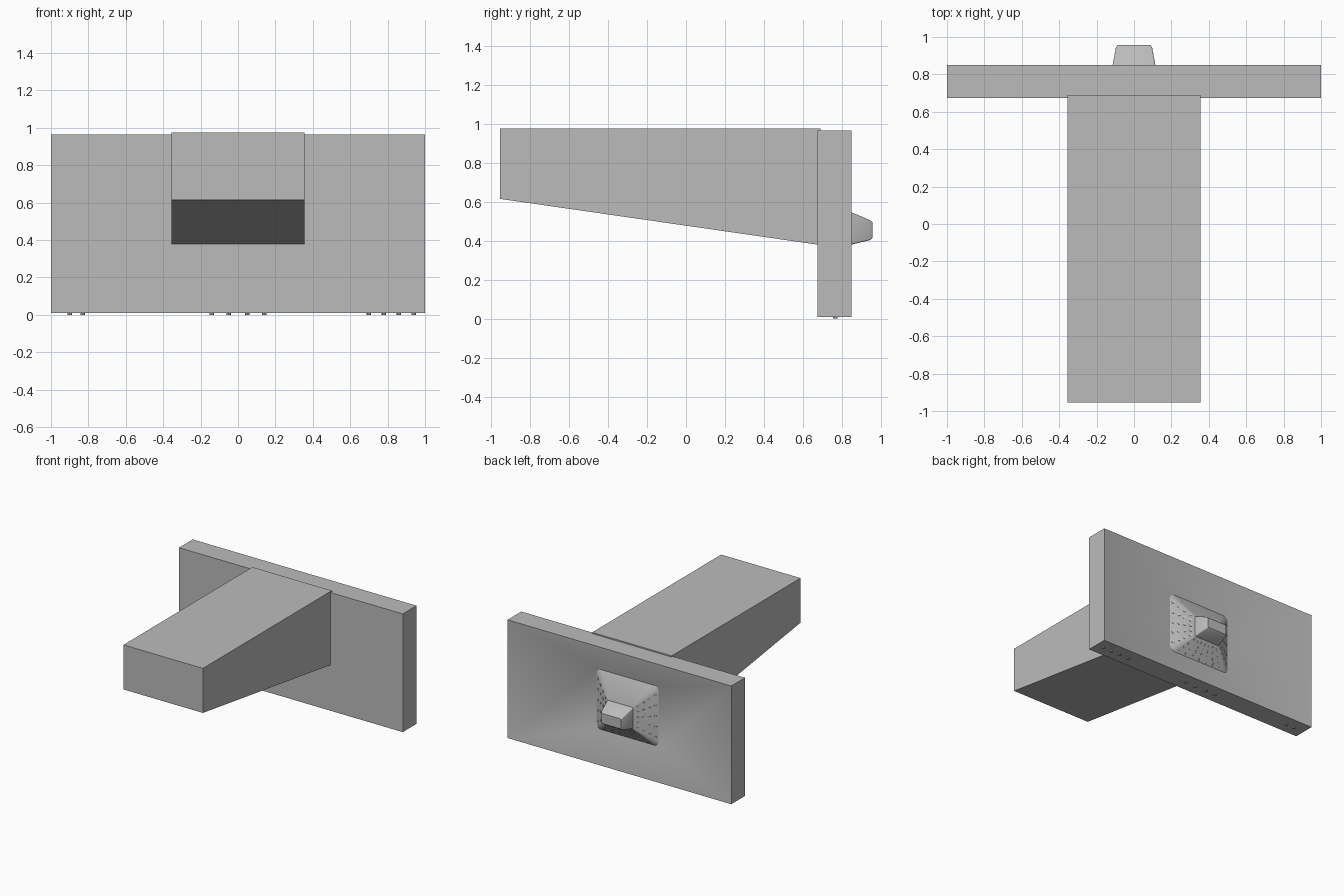
import bpy, bmesh, math
from mathutils import Vector

if "Cube" in bpy.data.objects:
    bpy.data.objects.remove(bpy.data.objects["Cube"], do_unlink=True)

grey = bpy.data.materials.new("plain grey")
grey.use_nodes = True
grey.diffuse_color = (0.5, 0.5, 0.5, 1)
grey.node_tree.nodes["Principled BSDF"].inputs["Base Color"].default_value = (0.5, 0.5, 0.5, 1)


def finish(name, bm, angle=30):
    bmesh.ops.remove_doubles(bm, verts=bm.verts, dist=1e-5)
    bmesh.ops.recalc_face_normals(bm, faces=bm.faces)
    mesh = bpy.data.meshes.new(name)
    bm.to_mesh(mesh)
    bm.free()
    mesh.materials.append(grey)
    obj = bpy.data.objects.new(name, mesh)
    bpy.context.collection.objects.link(obj)
    bpy.ops.object.select_all(action='DESELECT')
    obj.select_set(True)
    bpy.context.view_layer.objects.active = obj
    bpy.ops.object.shade_smooth_by_angle(angle=math.radians(angle))
    return obj


def ring(y, half, low, high, r=0.0, steps=4):
    """Rounded rectangle facing along y."""
    pts = []
    corners = ((half - r, high - r), (-half + r, high - r),
               (-half + r, low + r), (half - r, low + r))
    for k, (cx, cz) in enumerate(corners):
        for i in range(steps + 1 if r else 1):
            a = (k + i / steps) * math.pi / 2
            pts.append((cx + r * math.cos(a), y, cz + r * math.sin(a)))
    return pts


def loft(name, rings):
    bm = bmesh.new()
    loops = [[bm.verts.new(p) for p in pts] for pts in rings]
    for a, b in zip(loops, loops[1:]):
        n = len(a)
        for i in range(n):
            j = (i + 1) % n
            bm.faces.new((a[i], a[j], b[j], b[i]))
    bm.faces.new(loops[0])
    bm.faces.new(loops[-1])
    return finish(name, bm)


def studs(name, spots, radius, height):
    """Short round studs at (position, normal)."""
    bm = bmesh.new()
    for pos, normal in spots:
        m = normal.to_track_quat('Z', 'Y').to_matrix().to_4x4()
        m.translation = pos
        bmesh.ops.create_cone(bm, cap_ends=True, segments=8, radius1=radius,
                              radius2=radius, depth=height, matrix=m)
    return finish(name, bm)


# Panel with a shallow dished back
loft("panel", [ring(0.675, 1.0, 0.01, 0.965),
               ring(0.85, 1.0, 0.01, 0.965),
               ring(0.745, 0.28, 0.24, 0.73)])

# Tapered arm reaching forward
bm = bmesh.new()
profile = [(-0.955, 0.975), (-0.955, 0.615), (0.69, 0.378), (0.69, 0.975)]
face = bm.faces.new([bm.verts.new((-0.355, y, z)) for y, z in profile])
out = bmesh.ops.extrude_face_region(bm, geom=[face])
bmesh.ops.translate(bm, vec=(0.71, 0, 0),
                    verts=[v for v in out["geom"] if isinstance(v, bmesh.types.BMVert)])
finish("arm", bm)

# Flared mount in the middle of the dish
base = (0.743, 0.28, 0.24, 0.73)
neck = (0.84, 0.117, 0.377, 0.552)
loft("flared_mount", [ring(*base, 0.04), ring(*neck, 0.008)])

# Nozzle on the mount
loft("nozzle", [ring(0.835, 0.117, 0.377, 0.552, 0.008),
                ring(0.943, 0.097, 0.403, 0.506, 0.008),
                ring(0.956, 0.088, 0.414, 0.495, 0.008)])


# Dotted sides and underside of the mount
def wall_spots(a0, a1, b0, b1, columns):
    a0, a1, b0, b1 = map(Vector, (a0, a1, b0, b1))
    normal = (a1 - a0).cross(b0 - a0).normalized()
    if normal.y < 0:
        normal.negate()
    spots = []
    for row in range(4):
        t = 0.14 + 0.23 * row
        for c in range(columns):
            u = 0.12 + 0.76 * c / (columns - 1)
            spots.append((a0.lerp(b0, t).lerp(a1.lerp(b1, t), u), normal))
    return spots


def corner(level, side, top):
    y, half, low, high = level
    return (side * half, y, high if top else low)


for side, label in ((1, "left"), (-1, "right")):
    spots = wall_spots(corner(base, side, False), corner(base, side, True),
                       corner(neck, side, False), corner(neck, side, True), 5)
    studs(label + "_dots", spots, 0.011, 0.006)
spots = wall_spots(corner(base, -1, False), corner(base, 1, False),
                   corner(neck, -1, False), corner(neck, 1, False), 7)
studs("lower_dots", spots, 0.011, 0.006)

# Small feet under the panel
feet = [(Vector((x, 0.765, 0.006)), Vector((0, 0, 1)))
        for x in (-0.9, -0.83, -0.14, -0.05, 0.05, 0.14, 0.7, 0.78, 0.86, 0.94)]
studs("feet", feet, 0.012, 0.012)
